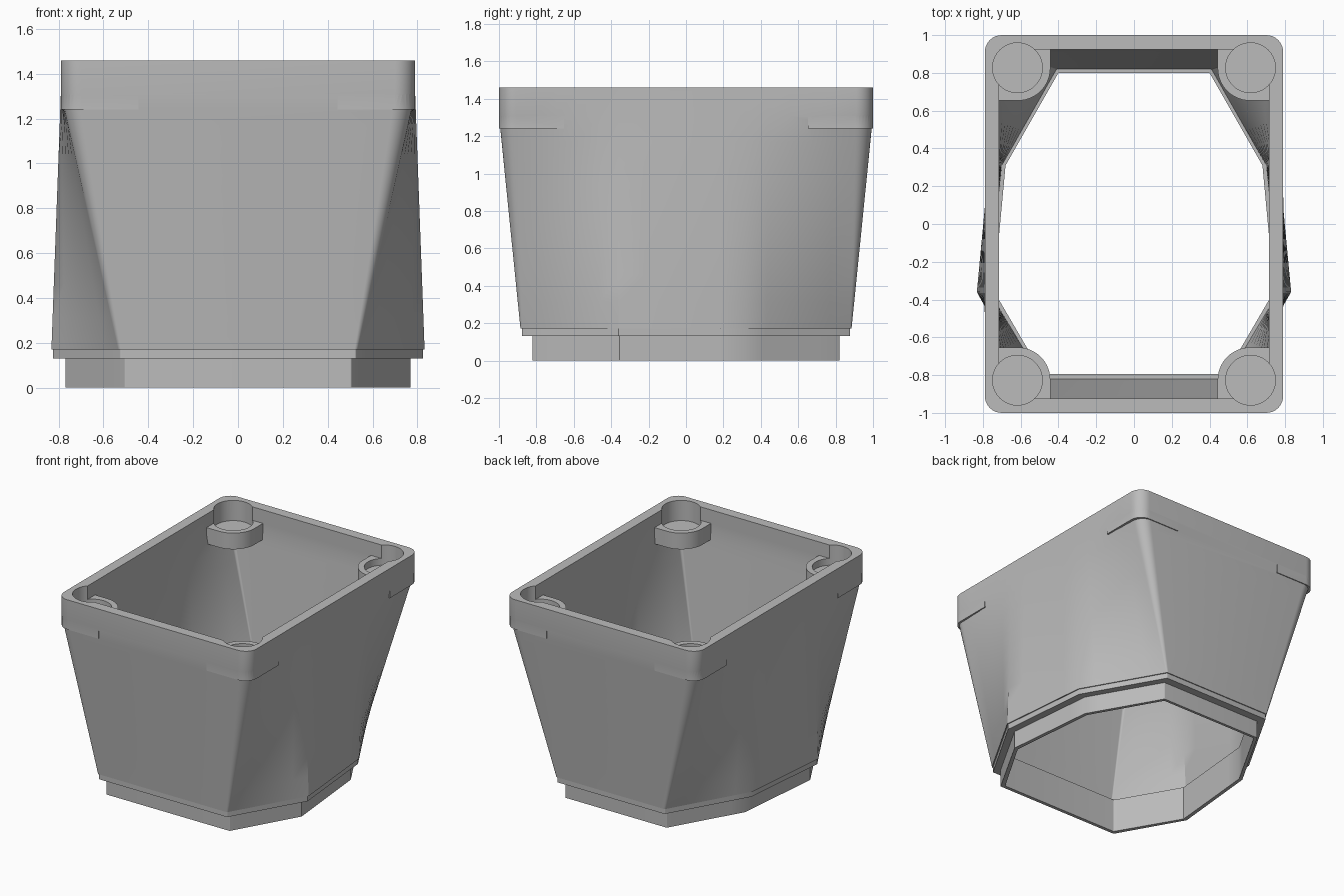
import bpy, bmesh
from mathutils import Vector

cube = bpy.data.objects.get("Cube")
if cube:
    bpy.data.objects.remove(cube, do_unlink=True)

grey = bpy.data.materials.new("plain grey")
grey.use_nodes = True
colour = (0.5, 0.5, 0.5, 1)
grey.diffuse_color = colour
grey.node_tree.nodes["Principled BSDF"].inputs["Base Color"].default_value = colour


def make_object(name, bm):
    bmesh.ops.recalc_face_normals(bm, faces=bm.faces)
    mesh = bpy.data.meshes.new(name)
    bm.to_mesh(mesh)
    bm.free()
    mesh.materials.append(grey)
    obj = bpy.data.objects.new(name, mesh)
    bpy.context.collection.objects.link(obj)
    return obj


def round_corner(before, p, after, r, steps=8):
    """Points of a circle-like fillet at p."""
    a = p + (before - p).normalized() * r
    b = p + (after - p).normalized() * r
    out = []
    for i in range(steps + 1):
        t = i / steps
        w = (1 - t) ** 2, 1.414 * t * (1 - t), t ** 2
        out.append((a * w[0] + p * w[1] + b * w[2]) / sum(w))
    return out


def section(front, side_front, side_back, back, r):
    """Closed eight-sided outline, symmetric in x, with filleted front and back corners."""
    f, s, t, b = [Vector(p) for p in (front, side_front, side_back, back)]
    path = round_corner(Vector((0, f.y)), f, s, r)
    for end in (s, t):
        start = path[-1]
        path += [start.lerp(end, k / 5) for k in range(1, 6)]
    arc = round_corner(t, b, Vector((0, b.y)), r)
    path += [t.lerp(arc[0], k / 5) for k in range(1, 5)] + arc
    return path + [Vector((-p.x, p.y)) for p in reversed(path)]


def box_section(x, y, r):
    return section((x, -y), (x, -0.36), (x, 0.32), (x, y), r)


def at(outline, z):
    return [Vector((p.x, p.y, z)) for p in outline]


def blend(low, high, steps=8):
    """Sections between two outlines, both ends included."""
    return [[a.lerp(b, k / steps) for a, b in zip(low, high)] for k in range(steps + 1)]


# Outlines of the duct, its flange and the spigot at the bottom
rim_out = box_section(0.79, 1.0, 0.09)
rim_in = box_section(0.715, 0.925, 0.02)
duct_out = section((0.53, -0.885), (0.832, -0.36), (0.768, 0.32), (0.445, 0.885), 0.01)
flange = section((0.525, -0.878), (0.824, -0.36), (0.76, 0.32), (0.44, 0.878), 0.005)
duct_in = section((0.49, -0.82), (0.765, -0.36), (0.70, 0.31), (0.41, 0.82), 0.005)
spigot_out = section((0.505, -0.82), (0.77, -0.355), (0.705, 0.315), (0.415, 0.82), 0.004)
spigot_in = section((0.485, -0.795), (0.742, -0.355), (0.68, 0.31), (0.40, 0.80), 0.004)

# Shell: up the outside, over the rim and down the inside
rings = [at(spigot_out, 0), at(spigot_out, 0.13), at(flange, 0.13), at(flange, 0.17)]
rings += blend(at(duct_out, 0.17), at(rim_out, 1.31))
rings += [at(rim_out, 1.46), at(rim_in, 1.46)]
rings += blend(at(rim_in, 1.31), at(duct_in, 0.25))
rings += [at(spigot_in, 0.25), at(spigot_in, 0)]
bm = bmesh.new()
loops = [[bm.verts.new(p) for p in ring] for ring in rings]
n = len(loops[0])
for low, high in zip(loops, loops[1:] + loops[:1]):
    for i in range(n):
        j = (i + 1) % n
        bm.faces.new((low[i], low[j], high[j], high[i]))
shell = make_object("duct_shell", bm)


# Corner bosses with rounded inner corners, showing outside as small pads
def extrude_outline(bm, outline, z0, z1):
    face = bm.faces.new([bm.verts.new(p) for p in at(outline, z0)])
    new = bmesh.ops.extrude_face_region(bm, geom=[face])["geom"]
    verts = [v for v in new if isinstance(v, bmesh.types.BMVert)]
    bmesh.ops.translate(bm, verts=verts, vec=(0, 0, z1 - z0))


x_out, y_out, x_in, y_in = 0.7895, 0.9995, 0.443, 0.653
corners = [Vector(p) for p in ((x_out, y_out), (x_in, y_out), (x_in, y_in), (x_out, y_in))]
boss = round_corner(corners[3], corners[0], corners[1], 0.09) + [corners[1]]
boss += round_corner(corners[1], corners[2], corners[3], 0.172, 14) + [corners[3]]
bosses, holes = bmesh.new(), bmesh.new()
for sx in (-1, 1):
    for sy in (-1, 1):
        extrude_outline(bosses, [Vector((p.x * sx, p.y * sy)) for p in boss], 1.24, 1.36)
        made = bmesh.ops.create_cone(holes, cap_ends=True, segments=40,
                                     radius1=0.132, radius2=0.132, depth=0.3)
        bmesh.ops.translate(holes, verts=made["verts"], vec=(0.617 * sx, 0.827 * sy, 1.46))

# Join the bosses to the shell and sink a blind hole in each
for name, cutter_mesh, operation in (("corner_bosses", bosses, "UNION"),
                                     ("boss_holes", holes, "DIFFERENCE")):
    helper = make_object(name, cutter_mesh)
    helper.hide_render = True
    mod = shell.modifiers.new(name, "BOOLEAN")
    mod.operation, mod.solver, mod.object = operation, "EXACT", helper
    bpy.ops.object.select_all(action="DESELECT")
    shell.select_set(True)
    bpy.context.view_layer.objects.active = shell
    bpy.ops.object.modifier_apply(modifier=name)
    bpy.data.objects.remove(helper, do_unlink=True)

bpy.ops.object.shade_smooth_by_angle(angle=0.45)
